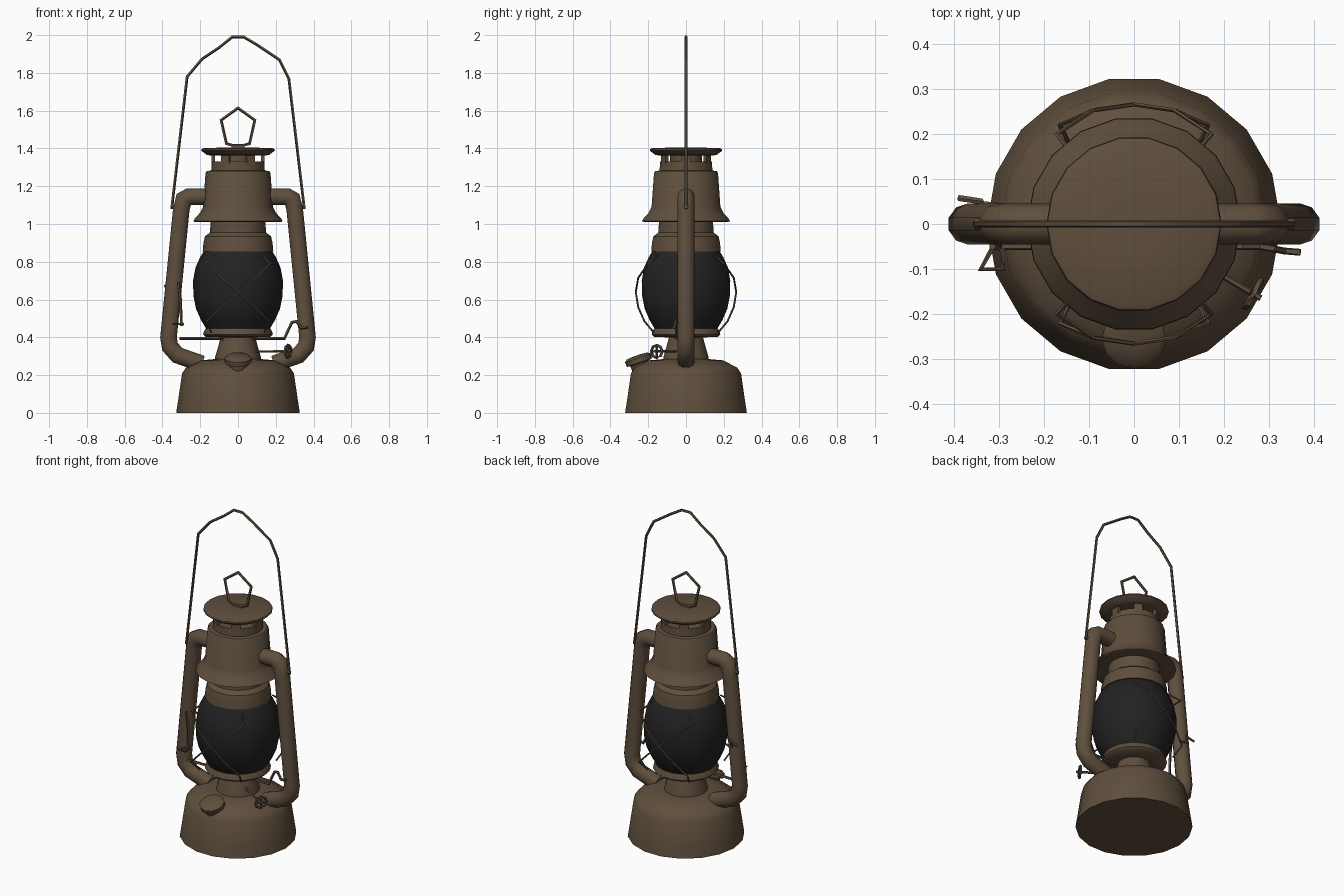
import bpy, bmesh
from math import cos, sin, tau, radians
from mathutils import Vector, Matrix

cube = bpy.data.objects.get("Cube")
if cube:
    bpy.data.objects.remove(cube)


def material(name, rgb):
    m = bpy.data.materials.new(name)
    m.use_nodes = True
    m.diffuse_color = (*rgb, 1)
    bsdf = m.node_tree.nodes["Principled BSDF"]
    bsdf.inputs["Base Color"].default_value = (*rgb, 1)
    bsdf.inputs["Roughness"].default_value = 0.7
    return m


BROWN = material("aged brown metal", (0.115, 0.078, 0.047))
BLACK = material("sooty black glass", (0.016, 0.016, 0.016))


def finish(bm, name, mat, angle=40):
    bmesh.ops.recalc_face_normals(bm, faces=bm.faces[:])
    mesh = bpy.data.meshes.new(name)
    bm.to_mesh(mesh)
    bm.free()
    mesh.materials.append(mat)
    obj = bpy.data.objects.new(name, mesh)
    bpy.context.collection.objects.link(obj)
    bpy.ops.object.select_all(action="DESELECT")
    obj.select_set(True)
    bpy.context.view_layer.objects.active = obj
    bpy.ops.object.shade_smooth_by_angle(angle=radians(angle))
    return obj


def lathe(name, profile, mat=BROWN, sides=18):
    """Turn (radius, height) points round z and cap both ends."""
    bm = bmesh.new()
    rings = [[bm.verts.new((r * cos(tau * i / sides), r * sin(tau * i / sides), z))
              for i in range(sides)] for r, z in profile]
    for a, b in zip(rings, rings[1:]):
        for i in range(sides):
            j = (i + 1) % sides
            bm.faces.new((a[i], a[j], b[j], b[i]))
    bm.faces.new(rings[0][::-1])
    bm.faces.new(rings[-1])
    return finish(bm, name, mat)


def tube(name, points, radius, sides=6, closed=False, mat=BROWN):
    """Sweep a round section along a path, mitred at the corners."""
    pts = [Vector(p) for p in points]
    n = len(pts)
    bm = bmesh.new()
    rings = []
    for k, p in enumerate(pts):
        before = pts[k - 1] if k or closed else p
        after = pts[(k + 1) % n] if k < n - 1 or closed else p
        d_in, d_out = (p - before).normalized(), (after - p).normalized()
        tangent = (d_in + d_out).normalized()
        hint = Vector((0, 1, 0)) if abs(tangent.y) < 0.8 else Vector((0, 0, 1))
        u = tangent.cross(hint).normalized()
        v = tangent.cross(u)
        # widen the bend so the pipe keeps its thickness
        stretch = 1 / max(0.7, tangent.dot(d_out if d_out.length else d_in))
        rings.append([bm.verts.new(p + radius * (u * cos(tau * (i + 0.5) / sides) * stretch
                                                 + v * sin(tau * (i + 0.5) / sides)))
                      for i in range(sides)])
    pairs = list(zip(rings, rings[1:]))
    if closed:
        pairs.append((rings[-1], rings[0]))
    else:
        bm.faces.new(rings[0])
        bm.faces.new(rings[-1])
    for a, b in pairs:
        for i in range(sides):
            j = (i + 1) % sides
            bm.faces.new((a[i], a[j], b[j], b[i]))
    return finish(bm, name, mat, 50)


# Fuel tank, burner neck and globe plate
lathe("fuel_tank", [(0.327, 0), (0.325, 0.015), (0.318, 0.06), (0.296, 0.21),
                    (0.275, 0.24), (0.2, 0.278), (0.12, 0.285)])
lathe("burner_neck", [(0.125, 0.27), (0.12, 0.30), (0.105, 0.35), (0.092, 0.40), (0.09, 0.42)])
lathe("globe_plate", [(0.10, 0.40), (0.17, 0.402), (0.185, 0.415), (0.18, 0.432),
                      (0.172, 0.447), (0.15, 0.45)])

# Glass globe
lathe("glass_globe", [(0.165, 0.44), (0.195, 0.49), (0.222, 0.55), (0.236, 0.62),
                      (0.238, 0.70), (0.225, 0.77), (0.20, 0.825), (0.178, 0.86)], BLACK)

# Chimney collar, hood, vent band and cap
lathe("chimney_collar", [(0.175, 0.852), (0.187, 0.855), (0.183, 0.90), (0.175, 0.935),
                         (0.148, 0.955), (0.145, 1.03)])
lathe("chimney_hood", [(0.14, 1.025), (0.225, 1.01), (0.237, 1.015), (0.228, 1.03),
                       (0.20, 1.06), (0.185, 1.09), (0.172, 1.27), (0.165, 1.28), (0.13, 1.285)])
lathe("vent_band", [(0.142, 1.275), (0.14, 1.33), (0.1, 1.33)])
lathe("vent_core", [(0.085, 1.32), (0.085, 1.38)], sides=12)
lathe("top_cap", [(0.14, 1.362), (0.165, 1.366), (0.195, 1.388), (0.193, 1.396),
                  (0.18, 1.402), (0.06, 1.405)])
bm = bmesh.new()
for i in range(6):
    m = (Matrix.Rotation(tau * i / 6, 4, "Z") @ Matrix.Translation((0.13, 0, 1.345))
         @ Matrix.Diagonal((0.018, 0.05, 0.05, 1)))
    bmesh.ops.create_cube(bm, size=1, matrix=m)
finish(bm, "vent_posts", BROWN)

# Side air tubes, mirrored
side_path = [(0.16, 1.145), (0.26, 1.145), (0.287, 1.13), (0.30, 1.08),
             (0.368, 0.40), (0.36, 0.35), (0.32, 0.305), (0.19, 0.26)]
for side, sx in (("left", 1), ("right", -1)):
    tube(side + "_air_tube", [(sx * x, 0, z) for x, z in side_path], 0.046, 10)
    # Handle pivot ears
    tube(side + "_handle_pivot", [(sx * 0.29, 0, 1.10), (sx * 0.355, 0, 1.09)], 0.012)

# Carrying handle and small lifting ring
bail = [(-0.352, 1.08), (-0.27, 1.78), (-0.19, 1.875), (-0.10, 1.935), (-0.03, 1.991),
        (0.03, 1.991), (0.10, 1.95), (0.22, 1.87), (0.27, 1.77), (0.352, 1.08)]
tube("carrying_handle", [(x, 0, z) for x, z in bail], 0.008, 5)
ring = [(0, 1.615), (0.09, 1.55), (0.062, 1.425), (0.03, 1.416),
        (-0.03, 1.416), (-0.062, 1.425), (-0.09, 1.55)]
tube("lifting_ring", [(x, 0, z) for x, z in ring], 0.008, 5, closed=True)
tube("ring_bracket", [(-0.035, 0, 1.408), (0.035, 0, 1.408)], 0.01, 4)

# Crossed guard wires in front of and behind the globe
guard = [(-0.13, 0.15, 0.835), (-0.172, 0.2, 0.79), (-0.09, 0.253, 0.715), (0, 0.266, 0.64),
         (0.09, 0.253, 0.56), (0.165, 0.22, 0.485), (0.14, 0.17, 0.425)]
for place, sy in (("front", -1), ("back", 1)):
    for slant, sx in (("falling", 1), ("rising", -1)):
        tube(f"{place}_{slant}_guard_wire", [(sx * x, sy * y, z) for x, y, z in guard], 0.005, 5)

# Filler cap, tilted on the tank shoulder
cap = lathe("filler_cap", [(0.05, -0.06), (0.052, 0), (0.07, 0.005), (0.072, 0.03),
                           (0.058, 0.042), (0.02, 0.045)], sides=12)
cap.location = (0, -0.245, 0.262)
cap.rotation_euler.x = radians(19)

# Wick knob with its spindle
hub = Vector((0.265, -0.155, 0.325))
axis = Vector((0.85, -0.5, 0.05)).normalized()
tube("wick_spindle", [(0.07, -0.04, 0.325), hub + axis * 0.02], 0.007)
across = axis.cross(Vector((0, 0, 1))).normalized()
tube("wick_knob", [hub + 0.034 * (across * cos(tau * i / 8) + Vector((0, 0, sin(tau * i / 8))))
                   for i in range(8)], 0.008, 5, closed=True)
for i, spoke in enumerate((across, Vector((0, 0, 1)))):
    tube(f"wick_knob_spoke_{i + 1}", [hub - spoke * 0.034, hub + spoke * 0.034], 0.006, 5)

# Globe lifting lever and its guide rod
tube("lift_lever", [(-0.31, -0.05, 0.395), (0.245, -0.05, 0.395), (0.285, -0.05, 0.48),
                    (0.31, -0.055, 0.485), (0.335, -0.06, 0.45), (0.37, -0.063, 0.455)], 0.008, 5)
tube("guide_rod", [(-0.30, -0.05, 0.46), (-0.305, -0.05, 0.60), (-0.315, -0.05, 0.69)], 0.008, 5)
tube("guide_hook", [(-0.295, -0.055, 0.47), (-0.29, -0.10, 0.47), (-0.34, -0.10, 0.47),
                    (-0.315, -0.055, 0.47)], 0.006, 5)
tube("rod_latch", [(-0.30, 0.04, 0.65), (-0.345, 0.045, 0.65), (-0.34, 0.05, 0.69),
                   (-0.39, 0.058, 0.67)], 0.007, 5)
